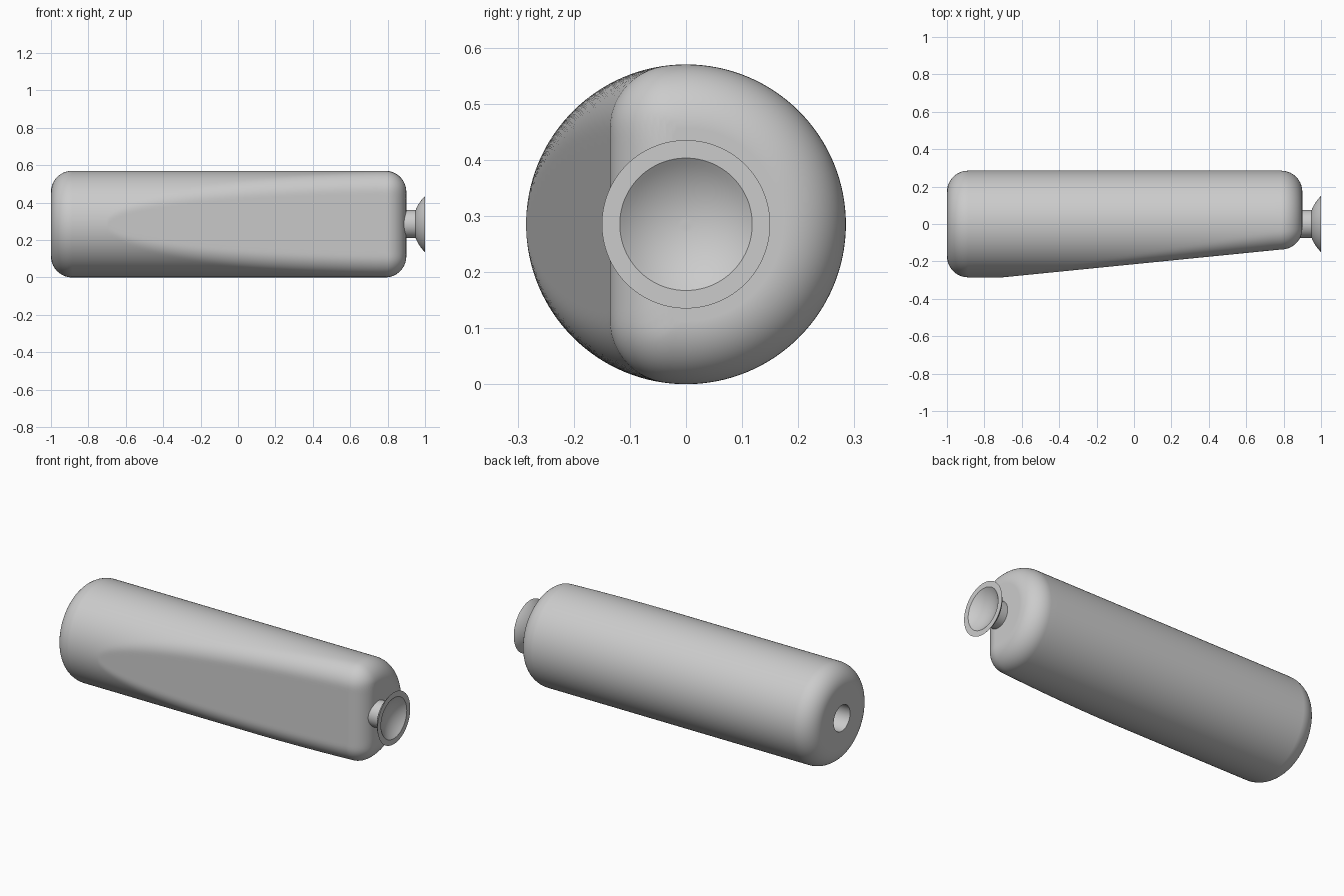
import bpy
import bmesh
from math import sin, cos, pi, sqrt, atan2

cube = bpy.data.objects.get("Cube")
if cube:
    bpy.data.objects.remove(cube, do_unlink=True)

RADIUS = 0.285      # body radius, also height of the axis
FILLET = 0.113      # rounding of every body edge
CORE = RADIUS - FILLET
LEFT, RIGHT = -1.0, 0.9
BORE = 0.075
SIDES = 128

grey = bpy.data.materials.new("plain grey")
grey.use_nodes = True
grey.diffuse_color = (0.6, 0.6, 0.6, 1)
grey.node_tree.nodes["Principled BSDF"].inputs["Base Color"].default_value = (0.6, 0.6, 0.6, 1)


def circle(x, r):
    return [(x, r * cos(2 * pi * i / SIDES), RADIUS + r * sin(2 * pi * i / SIDES))
            for i in range(SIDES)]


def section(x, core_x, c):
    """Core circle trimmed by the slanted flat, grown outward by c."""
    flat = -RADIUS + 0.1 * (core_x + 0.7) + FILLET
    if flat <= -CORE:
        return circle(x, CORE + c)
    half = sqrt(CORE ** 2 - flat ** 2)
    corner_angle = atan2(half, flat)
    ring = []
    for i in range(SIDES):
        a = 2 * pi * i / SIDES
        uy, uz = cos(a), abs(sin(a))
        t = CORE + c
        if atan2(uz, uy) > corner_angle:
            t = (flat - c) / uy
            if t * uz > half:
                dot = uy * flat + uz * half
                t = dot + sqrt(max(0, dot ** 2 - CORE ** 2 + c ** 2))
        ring.append((x, t * cos(a), RADIUS + t * sin(a)))
    return ring


def loft(name, rings):
    """Skin a row of rings and close both ends."""
    bm = bmesh.new()
    rows = [[bm.verts.new(p) for p in ring] for ring in rings]
    for a, b in zip(rows, rows[1:]):
        for i in range(SIDES):
            j = (i + 1) % SIDES
            bm.faces.new((a[i], a[j], b[j], b[i]))
    bm.faces.new(rows[0])
    bm.faces.new(rows[-1])
    bmesh.ops.recalc_face_normals(bm, faces=bm.faces)
    mesh = bpy.data.meshes.new(name)
    bm.to_mesh(mesh)
    bm.free()
    mesh.materials.append(grey)
    ob = bpy.data.objects.new(name, mesh)
    bpy.context.collection.objects.link(ob)
    bpy.ops.object.select_all(action='DESELECT')
    ob.select_set(True)
    bpy.context.view_layer.objects.active = ob
    bpy.ops.object.shade_smooth_by_angle()
    weighted = ob.modifiers.new("even shading", 'WEIGHTED_NORMAL')
    weighted.keep_sharp = True
    return ob


# Body: blind socket, rounded left end, tapering flat, rounded right end
STEPS = 14
quarter = [pi / 2 * k / STEPS for k in range(STEPS + 1)]
start, stop = LEFT + FILLET, RIGHT - FILLET
rings = [circle(LEFT + 0.2, BORE), circle(LEFT, BORE)]
rings += [circle(start - FILLET * cos(a), CORE + FILLET * sin(a)) for a in quarter]
for k in range(48):
    x = -0.7 + (stop + 0.7) * (k / 48) ** 1.5
    rings.append(section(x, x, FILLET))
rings += [section(stop + FILLET * sin(a), stop, FILLET * cos(a)) for a in quarter]
loft("body", rings)

# Neck
loft("neck", [circle(RIGHT - 0.03, BORE), circle(0.952, BORE)])

# Cup: two concentric spherical shells joined by a flat rim
CENTRE, OUTER, INNER = 1.144, 0.208, 0.186


def shell(sphere, r):
    return circle(CENTRE - sqrt(sphere ** 2 - r ** 2), r)


cup = [shell(OUTER, 0.07 + 0.08 * k / 10) for k in range(10)]
cup += [circle(1.0, 0.15), circle(1.0, 0.118)]
cup += [shell(INNER, 0.118 * (1 - k / 16)) for k in range(1, 16)]
loft("cup", cup)
